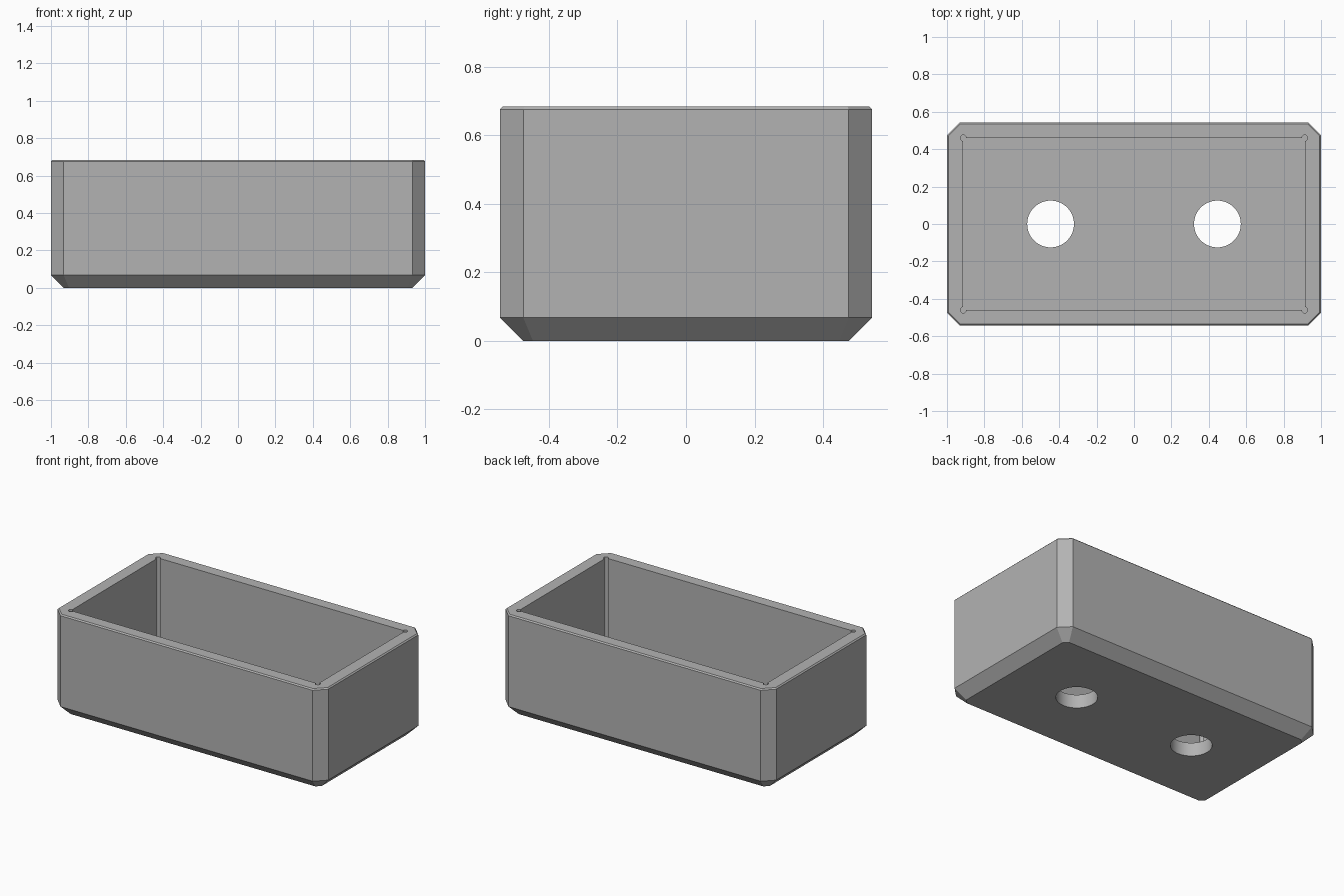
import bpy, bmesh, math

cube = bpy.data.objects.get("Cube")
if cube:
    bpy.data.objects.remove(cube, do_unlink=True)

HX, HY, HEIGHT = 1.0, 0.5425, 0.683      # outer half sizes and height
CHAMFER, RIM_BEVEL = 0.068, 0.008
IN_X, IN_Y, FLOOR = 0.913, 0.46, 0.09    # cavity half sizes and floor thickness
HOLE_X, HOLE_R, RELIEF_R = 0.446, 0.125, 0.016

grey = bpy.data.materials.new("plain grey")
grey.use_nodes = True
grey.diffuse_color = (0.45, 0.45, 0.45, 1)
grey.node_tree.nodes["Principled BSDF"].inputs["Base Color"].default_value = grey.diffuse_color


def make_object(name, bm):
    bmesh.ops.recalc_face_normals(bm, faces=bm.faces)
    mesh = bpy.data.meshes.new(name)
    bm.to_mesh(mesh)
    bm.free()
    mesh.materials.append(grey)
    obj = bpy.data.objects.new(name, mesh)
    bpy.context.collection.objects.link(obj)
    return obj


def octagon(inset):
    """Corner-cut rectangle, moved inward evenly by inset."""
    x, y = HX - inset, HY - inset
    cut = CHAMFER - inset * (2 - math.sqrt(2))
    quarter = [(x, y - cut), (x - cut, y)]
    half = quarter + [(-a, b) for a, b in reversed(quarter)]
    return half + [(-a, -b) for a, b in half]


def loft(name, levels):
    """Closed solid through stacked outlines."""
    bm = bmesh.new()
    rings = [[bm.verts.new((x, y, z)) for x, y in pts] for pts, z in levels]
    for low, high in zip(rings, rings[1:]):
        for i in range(len(low)):
            j = (i + 1) % len(low)
            bm.faces.new((low[i], low[j], high[j], high[i]))
    bm.faces.new(rings[0][::-1])
    bm.faces.new(rings[-1])
    return make_object(name, bm)


def cylinder(name, x, y, radius, z0, z1, sides):
    pts = [(x + radius * math.cos(math.tau * i / sides),
            y + radius * math.sin(math.tau * i / sides)) for i in range(sides)]
    return loft(name, [(pts, z0), (pts, z1)])


# Outer body with cut corners, bevelled base and fine rim bevel
box = loft("open_box", [(octagon(CHAMFER), 0), (octagon(0), CHAMFER),
                        (octagon(0), HEIGHT - RIM_BEVEL), (octagon(RIM_BEVEL), HEIGHT)])

# Cavity, round corner reliefs and floor holes
cavity = [(IN_X, -IN_Y), (IN_X, IN_Y), (-IN_X, IN_Y), (-IN_X, -IN_Y)]
cutters = [loft("cavity_cutter", [(cavity, FLOOR), (cavity, 1)])]
for x, y in cavity:
    cutters.append(cylinder("corner_relief_cutter", x, y, RELIEF_R, FLOOR, 1, 16))
for side in (-1, 1):
    cutters.append(cylinder("floor_hole_cutter", side * HOLE_X, 0, HOLE_R, -0.1, 0.3, 64))

bpy.context.view_layer.objects.active = box
for cutter in cutters:
    mod = box.modifiers.new("cut", "BOOLEAN")
    mod.operation, mod.solver, mod.object = "DIFFERENCE", "EXACT", cutter
    bpy.ops.object.modifier_apply(modifier=mod.name)
for cutter in cutters:
    bpy.data.objects.remove(cutter, do_unlink=True)

# Smooth round holes, crisp edges elsewhere
bpy.ops.object.select_all(action="DESELECT")
box.select_set(True)
bpy.ops.object.shade_smooth_by_angle(angle=math.radians(25))
